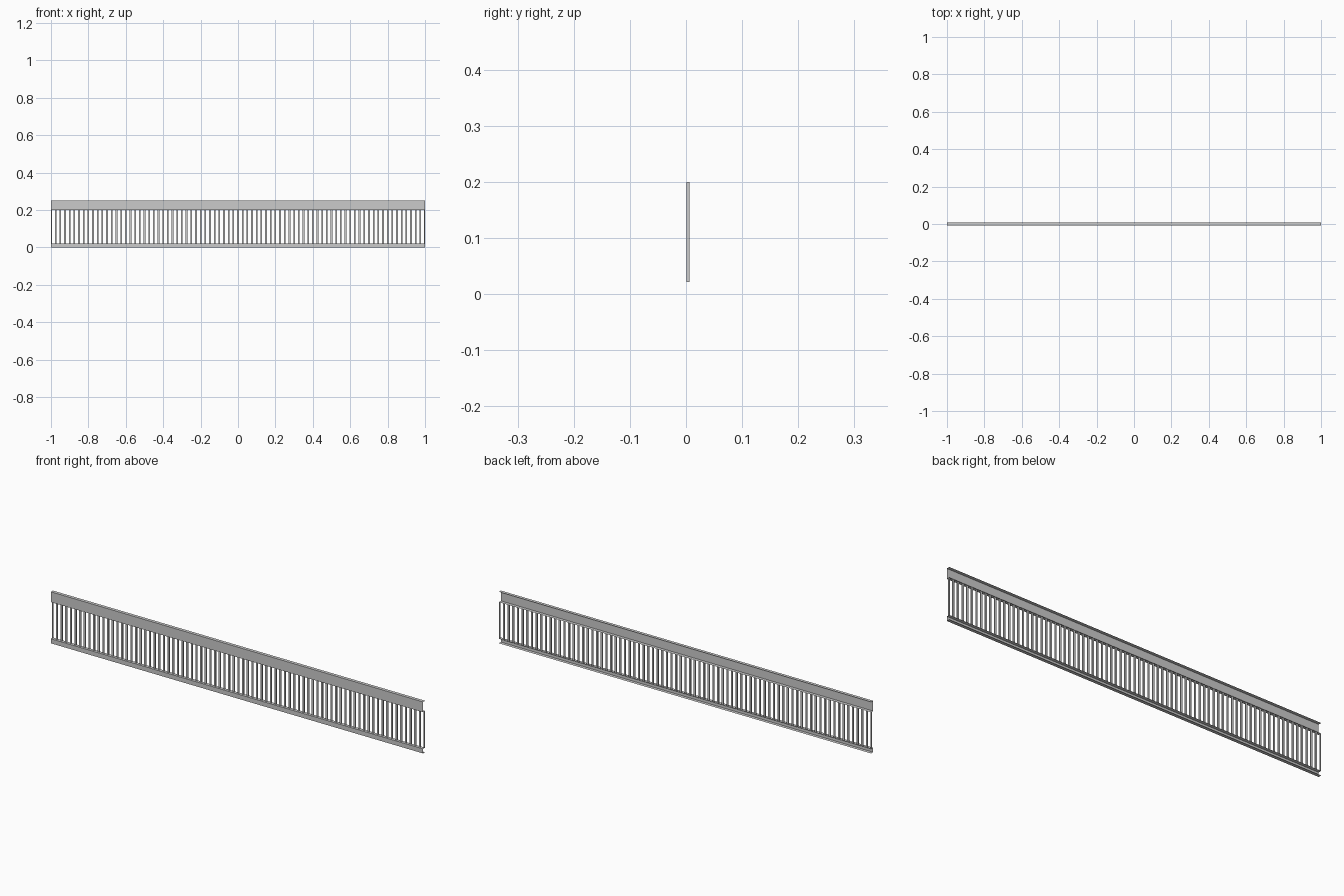
import bpy, bmesh

if "Cube" in bpy.data.objects:
    bpy.data.objects.remove(bpy.data.objects["Cube"])

D = 0.008            # half depth of the rails
PITCH = 0.025        # baluster spacing
W, T = 0.009, 0.005  # baluster width and thickness


def finish(bm, name):
    mesh = bpy.data.meshes.new(name)
    bm.to_mesh(mesh)
    bm.free()
    obj = bpy.data.objects.new(name, mesh)
    bpy.context.collection.objects.link(obj)
    return obj


def channel(name, z0, z1):
    # open-ended sheet channel: web at the front, flanges to the back
    bm = bmesh.new()
    profile = [(D, z0), (-D, z0), (-D, z1), (D, z1)]
    left = [bm.verts.new((-1, y, z)) for y, z in profile]
    right = [bm.verts.new((1, y, z)) for y, z in profile]
    for i in range(3):
        bm.faces.new((left[i], left[i + 1], right[i + 1], right[i]))
    return finish(bm, name)


def bar(name, x, width):
    bpy.ops.mesh.primitive_cube_add(size=1, location=(x, 0.0035, 0.111))
    obj = bpy.context.object
    obj.name = name
    obj.scale = (width, T, 0.178)
    bpy.ops.object.transform_apply(location=False, rotation=False, scale=True)
    return obj


# rails
channel("bottom_rail", 0.0, 0.022)
channel("top_rail", 0.20, 0.25)

# narrow bars closing both ends
for side, x in (("left", -1 + W / 4), ("right", 1 - W / 4)):
    bar(side + "_end_bar", x, W / 2)

# balusters: one flat bar repeated along the rails
bars = bar("balusters", -1 + PITCH, W)
arr = bars.modifiers.new("repeat", 'ARRAY')
arr.use_relative_offset = False
arr.use_constant_offset = True
arr.constant_offset_displace = (PITCH, 0, 0)
arr.count = round(2 / PITCH) - 1
